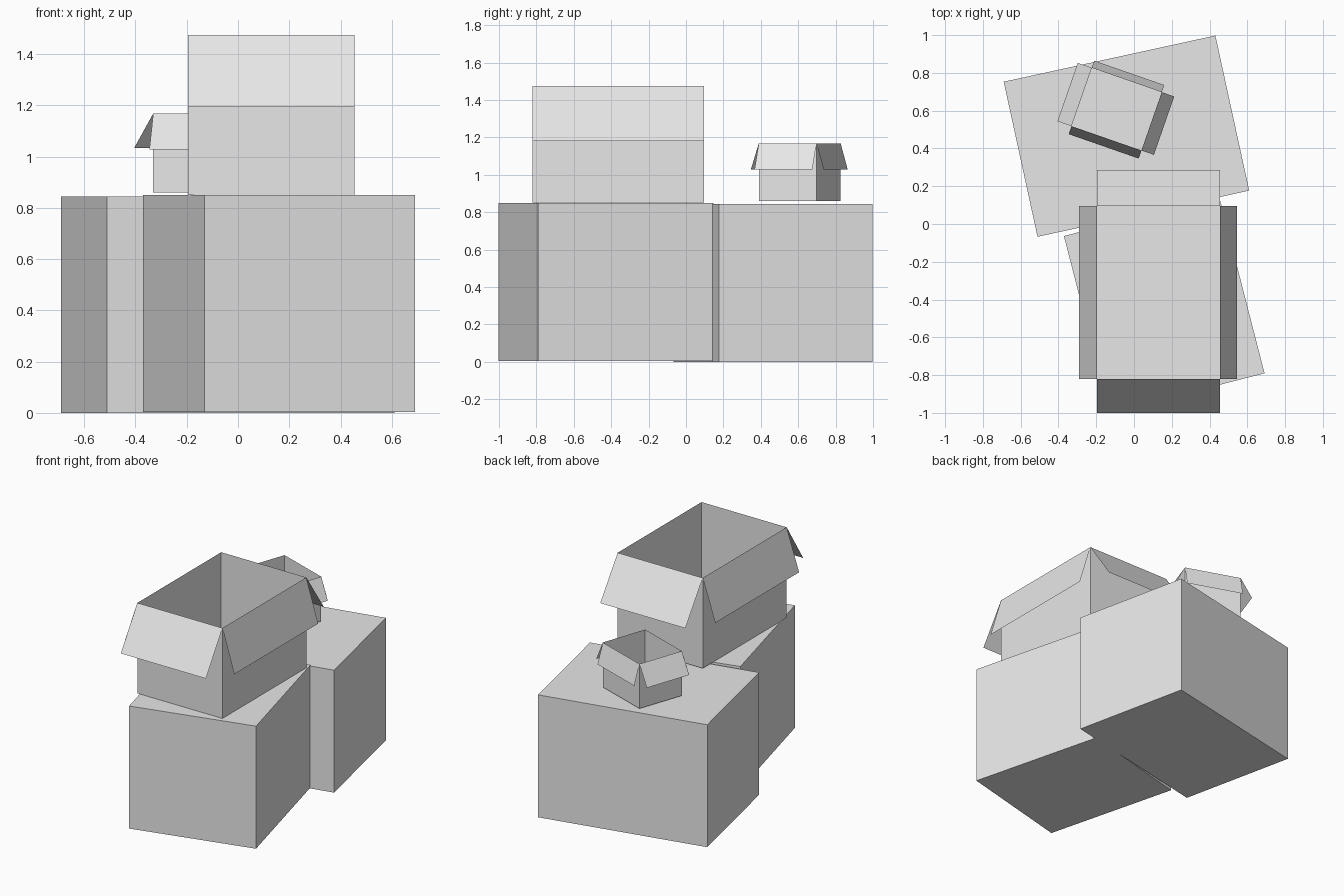
import bpy, bmesh
from math import radians
from mathutils import Matrix, Vector

default = bpy.data.objects.get("Cube")
if default:
    bpy.data.objects.remove(default, do_unlink=True)

# One plain grey for all the cardboard
grey = bpy.data.materials.new("cardboard_grey")
grey.use_nodes = True
colour = (0.8, 0.8, 0.8, 1)
grey.diffuse_color = colour
grey.node_tree.nodes["Principled BSDF"].inputs["Base Color"].default_value = colour


def add_object(name, bm, centre, angle):
    mesh = bpy.data.meshes.new(name)
    bm.to_mesh(mesh)
    bm.free()
    mesh.materials.append(grey)
    obj = bpy.data.objects.new(name, mesh)
    obj.location = centre
    obj.rotation_euler.z = radians(angle)
    bpy.context.collection.objects.link(obj)
    return obj


def carton(name, centre, size, angle, is_open=False):
    """Box standing on its centre point; an open one has no top face."""
    bm = bmesh.new()
    bmesh.ops.create_cube(bm, size=1, matrix=Matrix.Translation((0, 0, size[2] / 2))
                          @ Matrix.Diagonal((*size, 1)))
    if is_open:
        top = [f for f in bm.faces if f.normal.z > 0.5]
        bmesh.ops.delete(bm, geom=top, context='FACES_ONLY')
    add_object(name, bm, centre, angle)


def open_carton(name, centre, size, angle, flaps):
    """Open box with a sheet flap folded outward from each rim edge."""
    carton(name + "_body", centre, size, angle, True)
    sides = {"left": (1, 0), "right": (-1, 0), "front": (0, -1), "back": (0, 1)}
    for side, (reach, drop) in flaps.items():
        out = Vector((*sides[side], 0))
        along = Vector((-out.y, out.x, 0))
        half_depth = abs(out.x * size[0] + out.y * size[1]) / 2
        half_width = abs(along.x * size[0] + along.y * size[1]) / 2
        rim = out * half_depth + Vector((0, 0, size[2]))
        edge = rim + out * reach - Vector((0, 0, drop))
        w = along * half_width
        bm = bmesh.new()
        bm.faces.new([bm.verts.new(p) for p in (rim + w, rim - w, edge - w, edge + w)])
        bmesh.ops.recalc_face_normals(bm, faces=bm.faces)
        bm.normal_update()
        for f in bm.faces:
            if f.normal.z < 0:
                f.normal_flip()
        add_object(f"{name}_{side}_flap", bm, centre, angle)


# Two closed cartons on the ground
carton("back_closed_box", (-0.04, 0.465, 0), (1.147, 0.84, 0.845), 12.3)
carton("front_closed_box", (0.16, -0.427, 0.004), (0.848, 0.968, 0.846), 14.4)

# Large open carton on top
open_carton("large_open_box", (0.13, -0.362, 0.851), (0.65, 0.915, 0.624), 0,
            {"left": (0.09, 0.295), "right": (0.095, 0.285),
             "front": (0.18, 0.28), "back": (0.19, 0.275)})

# Small open carton behind it
open_carton("small_open_box", (-0.092, 0.608, 0.86), (0.392, 0.327, 0.308), -19.2,
            {"left": (0.07, 0.14), "right": (0.079, 0.135),
             "front": (0.045, 0.14), "back": (0.04, 0.14)})
